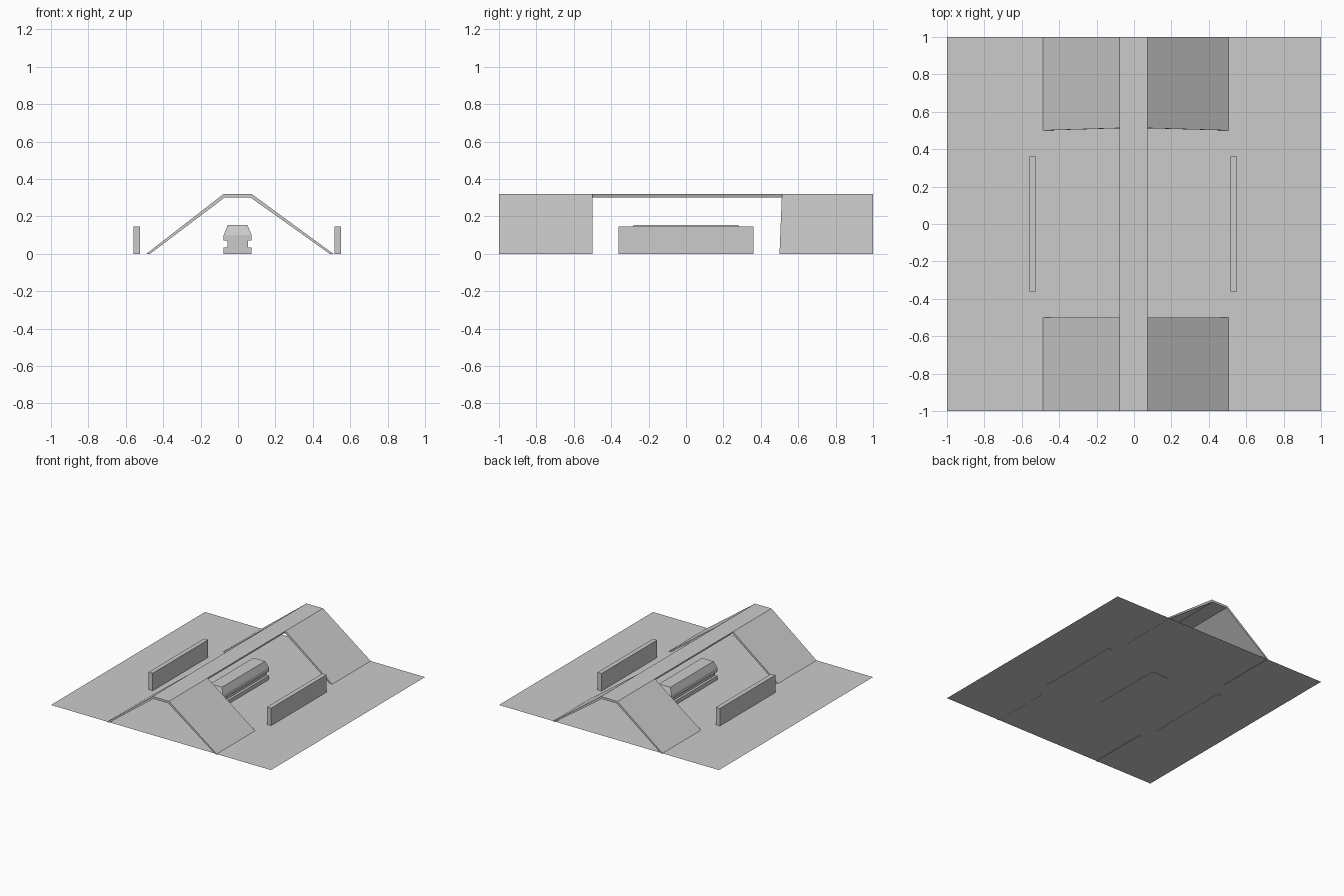
import bpy
import bmesh

cube = bpy.data.objects.get("Cube")
if cube:
    bpy.data.objects.remove(cube, do_unlink=True)

grey = bpy.data.materials.new("light_grey")
grey.use_nodes = True
GREY = (0.6, 0.6, 0.6, 1)
grey.diffuse_color = GREY
grey.node_tree.nodes["Principled BSDF"].inputs["Base Color"].default_value = GREY


def finish(name, bm):
    bmesh.ops.recalc_face_normals(bm, faces=bm.faces)
    mesh = bpy.data.meshes.new(name)
    bm.to_mesh(mesh)
    bm.free()
    mesh.materials.append(grey)
    obj = bpy.data.objects.new(name, mesh)
    bpy.context.collection.objects.link(obj)
    return obj


def loft(name, rings):
    """Skin a list of closed rings and cap both ends."""
    bm = bmesh.new()
    loops = [[bm.verts.new(p) for p in ring] for ring in rings]
    n = len(loops[0])
    for a, b in zip(loops, loops[1:]):
        for i in range(n):
            j = (i + 1) % n
            bm.faces.new((a[i], a[j], b[j], b[i]))
    bm.faces.new(loops[0])
    bm.faces.new(loops[-1])
    return finish(name, bm)


def prism(name, profile, y0, y1, lean=0):
    """Extrude an x-z profile along y; lean tilts the y0 end with height."""
    return loft(name, [[(x, y0 + lean * z, z) for x, z in profile],
                       [(x, y1, z) for x, z in profile]])


def rect(x0, x1, half_y, z):
    return [(x0, -half_y, z), (x1, -half_y, z), (x1, half_y, z), (x0, half_y, z)]


# Ground sheet, just above the feet of the roof
bm = bmesh.new()
bm.faces.new([bm.verts.new(p) for p in rect(-1, 1, 1, 0.003)])
finish("ground", bm)

# Roof: full-length ridge strip with sloping panels at both ends
TOP, UNDER = 0.32, 0.302
prism("roof_ridge", [(-0.077, TOP), (0.073, TOP), (0.066, UNDER), (-0.07, UNDER)], -1, 1)
slopes = {
    "right": [(-0.077, TOP), (-0.49, 0), (-0.47, 0), (-0.07, UNDER)],
    "left": [(0.073, TOP), (0.51, 0), (0.49, 0), (0.066, UNDER)],
}
for side, profile in slopes.items():
    prism("roof_panel_front_" + side, profile, -0.5, -1)
    prism("roof_panel_back_" + side, profile, 0.5, 1, lean=0.04)

# Low side walls
for side, x0 in (("right", -0.56), ("left", 0.515)):
    loft("side_wall_" + side, [rect(x0, x0 + 0.037, 0.36, z) for z in (0, 0.147)])

# Central block with a groove along each side and a tapered top
sections = [(0.075, 0.3, 0), (0.075, 0.3, 0.035), (0.055, 0.295, 0.035),
            (0.055, 0.295, 0.07), (0.075, 0.3, 0.07), (0.075, 0.3, 0.1),
            (0.0525, 0.28, 0.155)]
loft("central_block", [rect(-0.002 - hx, -0.002 + hx, hy, z) for hx, hy, z in sections])
